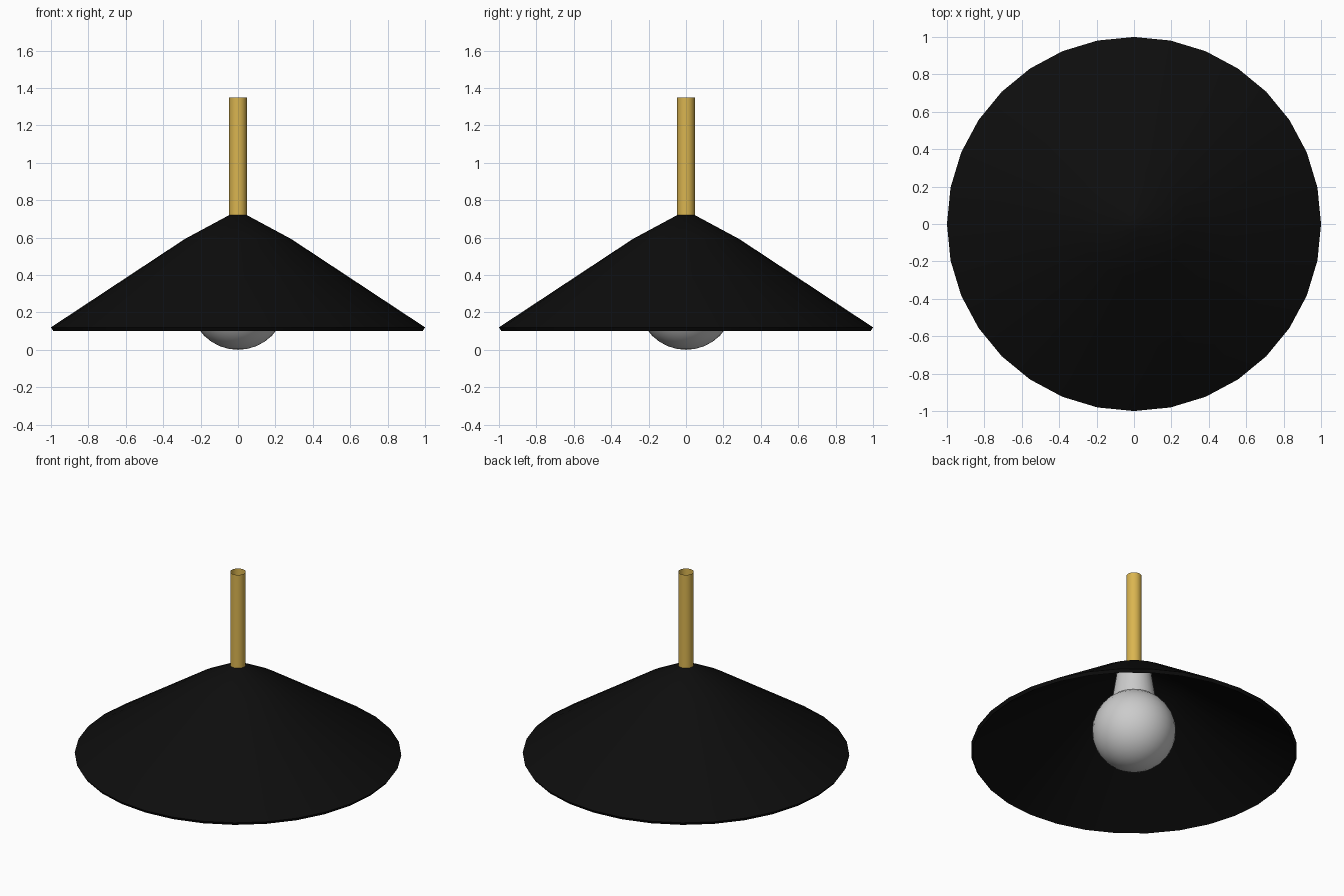
import bpy, bmesh, math

if "Cube" in bpy.data.objects:
    bpy.data.objects.remove(bpy.data.objects["Cube"])

SIDES = 32


def material(name, rgb):
    m = bpy.data.materials.new(name)
    m.diffuse_color = (*rgb, 1.0)
    m.use_nodes = True
    m.node_tree.nodes["Principled BSDF"].inputs["Base Color"].default_value = m.diffuse_color
    return m


def lathe(name, profile, mat=None, angle=40, sides=SIDES):
    """Spin a list of (radius, height) points round the z axis."""
    bm = bmesh.new()
    rings = []
    for r, z in profile:
        if r < 1e-5:
            rings.append([bm.verts.new((0, 0, z))] * sides)
        else:
            rings.append([bm.verts.new((r * math.cos(2 * math.pi * i / sides),
                                        r * math.sin(2 * math.pi * i / sides), z))
                          for i in range(sides)])
    for a, b in zip(rings, rings[1:]):
        for i in range(sides):
            j = (i + 1) % sides
            bm.faces.new(list(dict.fromkeys((a[i], a[j], b[j], b[i]))))
    me = bpy.data.meshes.new(name)
    bm.to_mesh(me)
    bm.free()
    ob = bpy.data.objects.new(name, me)
    bpy.context.collection.objects.link(ob)
    if mat:
        me.materials.append(mat)
    bpy.ops.object.select_all(action='DESELECT')
    ob.select_set(True)
    bpy.context.view_layer.objects.active = ob
    bpy.ops.object.shade_smooth_by_angle(angle=math.radians(angle))
    return ob


black = material("black_metal", (0.004, 0.004, 0.004))
brass = material("brass", (0.70, 0.46, 0.08))

# Conical shade: inner skin, thin rim, outer skin, small closed top
lathe("shade", [(0, 0.695), (0.045, 0.693), (0.28, 0.568), (0.987, 0.10),
                (1.0, 0.12), (0.285, 0.592), (0.047, 0.72), (0, 0.72)], black)

# Hanging rod: open tube
lathe("rod", [(0.047, 0.72), (0.047, 1.35)], brass)

# Globe bulb
R = 0.256
lathe("bulb", [(R * math.sin(math.pi * k / 16), R - R * math.cos(math.pi * k / 16))
               for k in range(17)])

# Tapered bulb socket, running from the globe up to the shade
lathe("socket", [(0.137, 0.46), (0.105, 0.665)])
